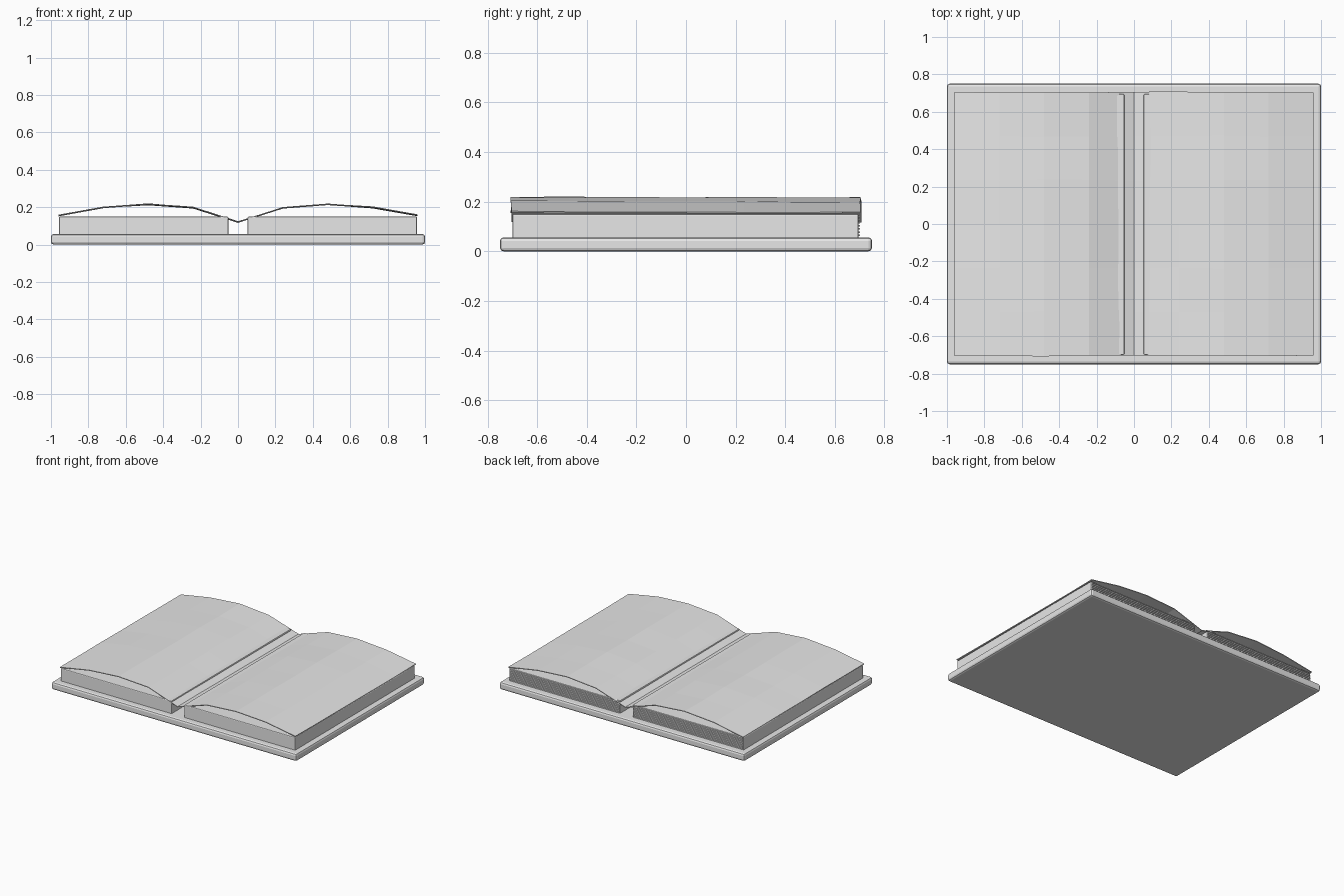
import bpy, bmesh, math, random

if "Cube" in bpy.data.objects:
    bpy.data.objects.remove(bpy.data.objects["Cube"])
random.seed(4)

def material(name, v):
    m = bpy.data.materials.new(name)
    m.diffuse_color = (v, v, v, 1)
    m.use_nodes = True
    m.node_tree.nodes["Principled BSDF"].inputs["Base Color"].default_value = m.diffuse_color
    return m

GREY = material("plain grey", 0.8)

def finish(name, bm):
    bmesh.ops.recalc_face_normals(bm, faces=bm.faces)
    me = bpy.data.meshes.new(name)
    bm.to_mesh(me)
    bm.free()
    ob = bpy.data.objects.new(name, me)
    bpy.context.collection.objects.link(ob)
    me.materials.append(GREY)
    return ob

def box(name, lo, hi, bevel=0.0, segments=2):
    bm = bmesh.new()
    bmesh.ops.create_cube(bm, size=1)
    for v in bm.verts:
        v.co = [(lo[i] + hi[i]) / 2 + v.co[i] * (hi[i] - lo[i]) for i in range(3)]
    ob = finish(name, bm)
    if bevel:
        b = ob.modifiers.new("bevel", "BEVEL")
        b.width, b.segments = bevel, segments
    return ob

# Cover board
box("cover", (-1, -0.75, 0), (1, 0.75, 0.056), 0.014)

# Page blocks, with thin leaves standing out at the back edge
for side, s in (("left", -1), ("right", 1)):
    x0, x1 = sorted((s * 0.052, s * 0.957))
    box(side + "_page_block", (x0, -0.7, 0.05), (x1, 0.695, 0.15), 0.006)
    for i in range(7):
        z = 0.062 + i * 0.0125
        box(f"{side}_leaf_{i}", (x0 + 0.006, 0.65, z), (x1 - 0.006, 0.701, z + 0.006))

# Open top sheet: arched profile swept along the depth, slightly uneven
half = [(0, 0.122), (0.24, 0.199), (0.48, 0.217), (0.72, 0.2), (0.96, 0.158)]
profile = [(-x, z) for x, z in reversed(half[1:])] + half
bm = bmesh.new()
rows = []
for j in range(7):
    y = -0.705 + 1.41 * j / 6
    rows.append([bm.verts.new((x, y + random.uniform(-0.003, 0.003),
                               z - 0.003 * j / 6 + random.uniform(-0.002, 0.002)))
                 for x, z in profile])
for a, b in zip(rows, rows[1:]):
    for i in range(len(profile) - 1):
        bm.faces.new((a[i], a[i + 1], b[i + 1], b[i]))
sheet = finish("open_sheet", bm)
sol = sheet.modifiers.new("thickness", "SOLIDIFY")
sol.thickness, sol.offset = 0.005, 0
